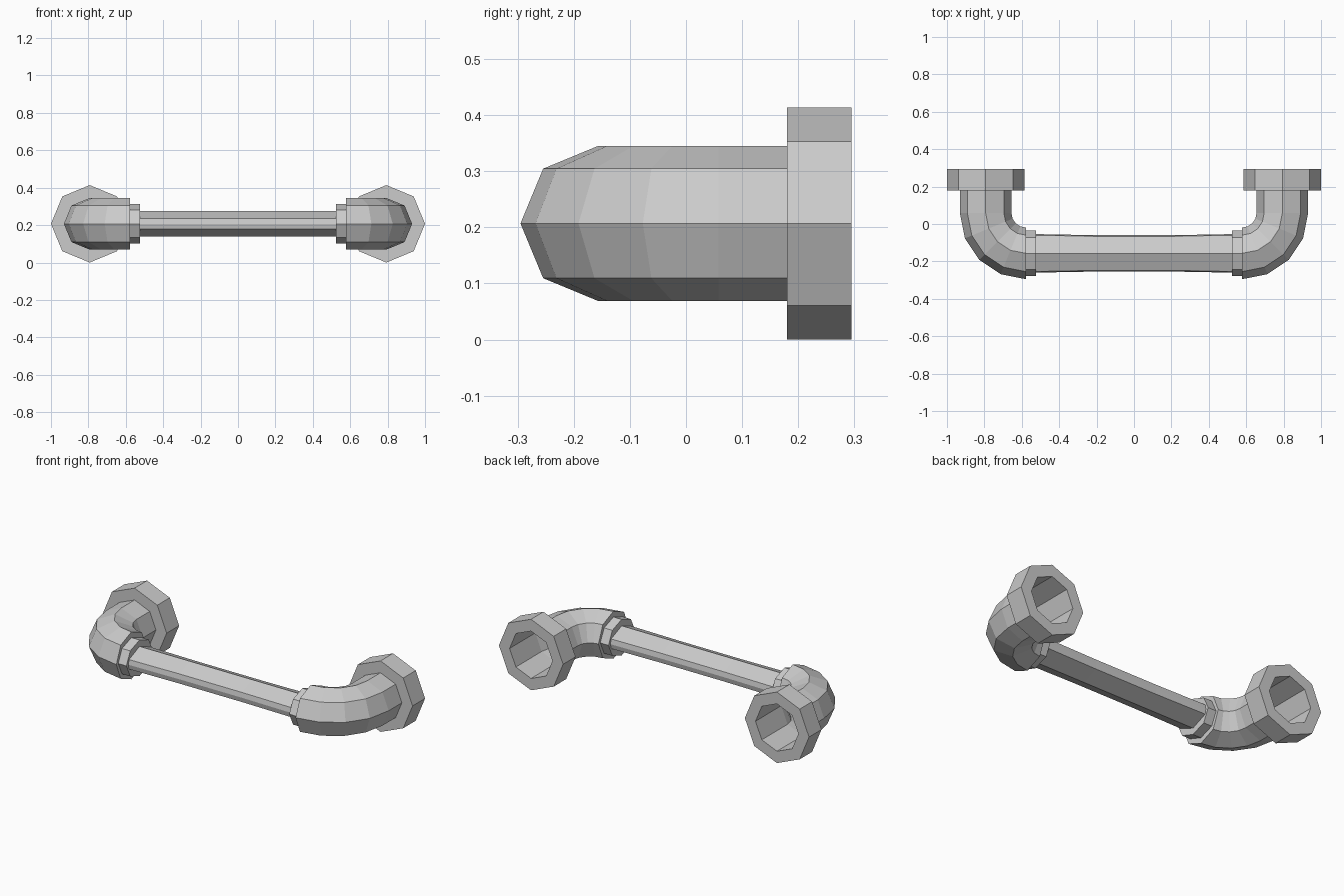
import bpy, bmesh
from math import sin, cos, pi, radians
from mathutils import Vector

if "Cube" in bpy.data.objects:
    bpy.data.objects.remove(bpy.data.objects["Cube"])

AX, AY, AZ = 0.793, -0.157, 0.207      # post axis x, bar axis y, common height
BEND = 0.215                           # elbow centreline radius


def octagon(ry, rz):
    return [(ry * cos(i * pi / 4), rz * sin(i * pi / 4)) for i in range(8)]


def loft(name, stations, closed=False, mirror=True):
    """Skin rings; each station is (centre, in-plane horizontal axis, section)."""
    bm = bmesh.new()
    rings = []
    for centre, side, section in stations:
        c, s = Vector(centre), Vector(side)
        rings.append([bm.verts.new(c + s * u + Vector((0, 0, v))) for u, v in section])
    pairs = list(zip(rings, rings[1:]))
    if closed:
        pairs.append((rings[-1], rings[0]))
    for a, b in pairs:
        for i in range(8):
            j = (i + 1) % 8
            bm.faces.new((a[i], a[j], b[j], b[i]))
    bmesh.ops.recalc_face_normals(bm, faces=bm.faces)
    mesh = bpy.data.meshes.new(name)
    bm.to_mesh(mesh)
    bm.free()
    obj = bpy.data.objects.new(name, mesh)
    bpy.context.collection.objects.link(obj)
    if mirror:
        obj.modifiers.new("Mirror", 'MIRROR').use_mirror_merge = False
    return obj


pipe = octagon(0.138, 0.138)
rim = octagon(0.207, 0.207)
lip = octagon(0.121, 0.105)
X, Y = (1, 0, 0), (0, -1, 0)

# Octagonal wall flanges, open through the middle
loft("wall_flange", [((AX, y, AZ), X, s) for y, s in
                     ((0.295, pipe), (0.295, rim), (0.18, rim), (0.18, pipe))], closed=True)

# Elbow pipes: straight stub, quarter bend, stepped end face
cx, cy = AX - BEND, AY + BEND
elbow = [((AX, 0.18, AZ), X, pipe)]
for k in range(5):
    a = radians(22.5 * k)
    d = Vector((cos(a), -sin(a), 0))
    elbow.append((Vector((cx, cy, AZ)) + d * BEND, d, pipe))
elbow.append(((cx, AY, AZ), Y, lip))
loft("elbow_pipe", elbow)


# Grip bar section: flattened octagon with broad upper and lower faces
def grip(w):
    return [(w, 0), (w * 0.94, 0.028), (0, 0.068), (-w * 0.94, 0.028),
            (-w, 0), (-w * 0.94, -0.028), (0, -0.068), (w * 0.94, -0.028)]


# Collars stepping from elbow to bar
loft("collar", [((cx, AY, AZ), Y, lip), ((0.525, AY, AZ), Y, lip),
                ((0.525, AY, AZ), Y, grip(0.103))])

# Grip bar, slightly slimmer in the middle
loft("grip_bar", [((x, AY, AZ), Y, grip(w)) for x, w in
                  ((-0.525, 0.103), (-0.2, 0.097), (0.2, 0.097), (0.525, 0.103))], mirror=False)
